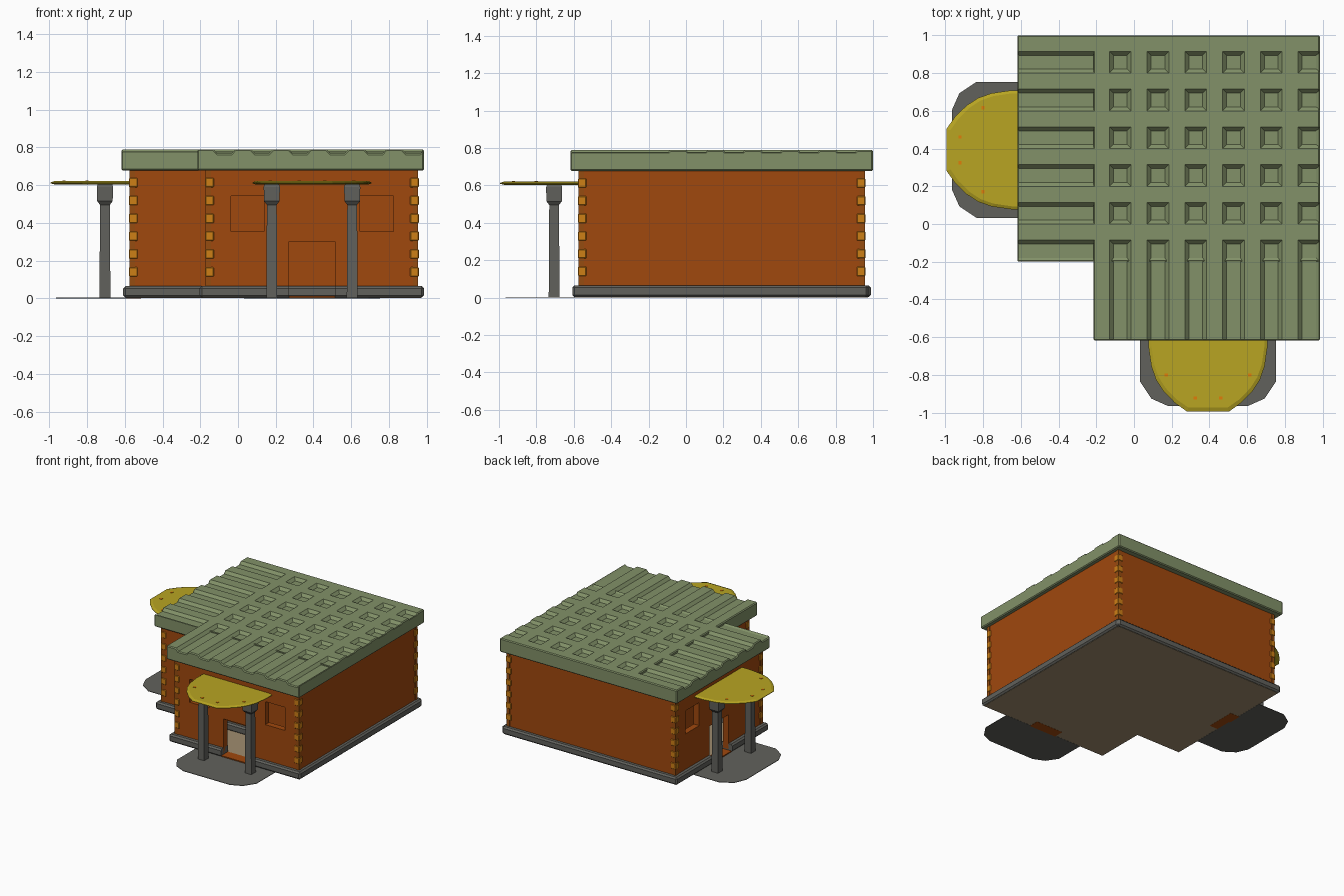
import bpy, bmesh, math
from mathutils import Matrix, Vector

if "Cube" in bpy.data.objects:
    bpy.data.objects.remove(bpy.data.objects["Cube"])


def material(name, r, g, b):
    lin = [((c / 255 + 0.055) / 1.055) ** 2.4 if c > 10 else c / 255 / 12.92 for c in (r, g, b)]
    m = bpy.data.materials.new(name)
    m.diffuse_color = (*lin, 1)
    m.use_nodes = True
    m.node_tree.nodes["Principled BSDF"].inputs["Base Color"].default_value = m.diffuse_color
    return m


GREEN = material("roof_green", 130, 145, 104)
ORANGE = material("wall_orange", 160, 72, 13)
GOLD = material("stone_gold", 206, 128, 22)
BROWN = material("corner_brown", 150, 76, 16)
GREY = material("stone_grey", 97, 97, 92)
YELLOW = material("canopy_yellow", 184, 165, 34)
BEIGE = material("floor_beige", 160, 140, 110)
LAMP = material("lamp_orange", 225, 125, 10)

parts = []


def finish(name, bm, mat, keep=True):
    bmesh.ops.recalc_face_normals(bm, faces=bm.faces)
    me = bpy.data.meshes.new(name)
    bm.to_mesh(me)
    bm.free()
    if mat:
        me.materials.append(mat)
    ob = bpy.data.objects.new(name, me)
    bpy.context.collection.objects.link(ob)
    if keep:
        parts.append(ob)
    return ob


def box(name, lo, hi, mat, keep=True):
    bm = bmesh.new()
    lo, hi = Vector(lo), Vector(hi)
    size = hi - lo
    mtx = Matrix.Translation((lo + hi) / 2) @ Matrix.Diagonal((*size, 1))
    bmesh.ops.create_cube(bm, size=1, matrix=mtx)
    return finish(name, bm, mat, keep)


def prism(name, points, vec, mat):
    bm = bmesh.new()
    f = bm.faces.new([bm.verts.new(p) for p in points])
    r = bmesh.ops.extrude_face_region(bm, geom=[f])
    bmesh.ops.translate(bm, vec=vec, verts=[v for v in r["geom"] if isinstance(v, bmesh.types.BMVert)])
    return finish(name, bm, mat)


def apply_mods(ob):
    bpy.context.view_layer.objects.active = ob
    for m in list(ob.modifiers):
        bpy.ops.object.modifier_apply(modifier=m.name)


def bevel(ob, w, angle=40):
    m = ob.modifiers.new("bevel", "BEVEL")
    m.width = w
    m.segments = 1
    m.limit_method = "ANGLE"
    m.angle_limit = math.radians(angle)
    apply_mods(ob)


def cut(ob, lo, hi):
    c = box("cutter", lo, hi, None, False)
    c.hide_render = True
    m = ob.modifiers.new("cut", "BOOLEAN")
    m.operation = "DIFFERENCE"
    m.solver = "EXACT"
    m.object = c
    apply_mods(ob)
    bpy.data.objects.remove(c)


CX = 0.392  # centre line of the wing

# Hollow walls with a door and two windows in the front
X0, X1, Y0, Y1 = -0.168, 0.952, -0.572, 0.942
walls = box("wing_walls", (X0, Y0, 0.02), (X1, Y1, 0.70), ORANGE)
cut(walls, (X0 + 0.05, Y0 + 0.05, -0.1), (X1 - 0.05, Y1 - 0.05, 0.69))
cut(walls, (0.27, Y0 - 0.1, -0.1), (0.515, Y0 + 0.1, 0.30))
for x in (-0.038, 0.647):
    cut(walls, (x, Y0 - 0.1, 0.355), (x + 0.177, Y0 + 0.1, 0.543))

# Plinth ring, open at the door
base = box("wing_base", (-0.203, -0.608, 0.003), (0.985, 0.975, 0.065), GREY)
bevel(base, 0.012)
cut(base, (X0 + 0.06, Y0 + 0.06, -0.1), (X1 - 0.06, Y1 - 0.06, 0.2))
cut(base, (0.27, -0.8, -0.1), (0.515, Y0 + 0.1, 0.2))

# Floor and door threshold
box("wing_floor", (-0.188, -0.515, 0.001), (0.97, 0.96, 0.008), BEIGE)
box("floor_left_edge", (-0.188, -0.593, 0.001), (0.27, -0.515, 0.008), BEIGE)
box("floor_right_edge", (0.515, -0.593, 0.001), (0.97, -0.515, 0.008), BEIGE)
box("door_threshold", (0.27, -0.60, 0.0), (0.515, -0.515, 0.012), ORANGE)

# Ribbed roof slab
HI, LO, BOT = 0.789, 0.767, 0.677
prof = [(-0.215, BOT), (-0.215, HI)]
for i in range(6):
    x = -0.13 + 0.2 * i
    prof += [(x, HI), (x + 0.021, LO), (x + 0.094, LO), (x + 0.115, HI if i < 5 else HI - 0.008)]
prof += [(0.985, BOT)]
prof = [p for i, p in enumerate(prof) if i == 0 or p != prof[i - 1]]
roof = prism("wing_roof", [(x, -0.618, z) for x, z in prof], (0, 1.603, 0), GREEN)
bevel(roof, 0.007, 55)

# Rounded canopy over the door
half = [(0.315, -0.56), (0.315, -0.65), (0.30, -0.75), (0.275, -0.82), (0.235, -0.88),
        (0.175, -0.94), (0.11, -0.985)]
outline = [(CX - a, b) for a, b in half] + [(CX + a, b) for a, b in reversed(half)]
bm = bmesh.new()
rings = []
for z, s in ((0.602, 0.94), (0.609, 1.0), (0.613, 1.0), (0.621, 0.95)):
    rings.append([bm.verts.new((CX + (x - CX) * s, -0.56 + (y + 0.56) * s * 1.022, z)) for x, y in outline])
n = len(outline)
for a, b in zip(rings, rings[1:]):
    for i in range(n):
        bm.faces.new((a[i], a[(i + 1) % n], b[(i + 1) % n], b[i]))
bm.faces.new(rings[0])
bm.faces.new(rings[-1])
finish("canopy", bm, YELLOW)
for i, (x, y) in enumerate(((0.222, -0.8), (0.068, -0.922))):
    for s in (-1, 1):
        box("canopy_lamp", (CX + s * x - 0.009, y - 0.009, 0.618), (CX + s * x + 0.009, y + 0.009, 0.624), LAMP)

# Paving in front of the door
half = [(0.36, -0.59), (0.36, -0.835), (0.30, -0.925), (0.21, -0.965)]
pad = [(CX - a, b, 0.0) for a, b in half] + [(CX + a, b, 0.0) for a, b in reversed(half)]
prism("paving", pad, (0, 0, 0.004), GREY)

# Canopy pillars with wider capitals
for s in (-1, 1):
    bm = bmesh.new()
    rings = []
    for z, r in ((0, 0.029), (0.495, 0.026), (0.515, 0.041), (0.59, 0.043), (0.608, 0.037)):
        rings.append([bm.verts.new((CX + s * 0.213 + r * a, -0.705 + r * b, z))
                      for a, b in ((-1, -1), (1, -1), (1, 1), (-1, 1))])
    for a, b in zip(rings, rings[1:]):
        for i in range(4):
            bm.faces.new((a[i], a[(i + 1) % 4], b[(i + 1) % 4], b[i]))
    bm.faces.new(rings[0])
    bm.faces.new(rings[-1])
    finish("canopy_pillar", bm, GREY)


# Corner strips with stacked stones
def corner(x, y, sx, sy):
    def block(name, w, out, z0, z1, mat):
        xs = sorted((x + sx * out, x - sx * w))
        ys = sorted((y + sy * out, y - sy * w))
        return box(name, (xs[0], ys[0], z0), (xs[1], ys[1], z1), mat)
    block("corner_strip", 0.026, 0.003, 0.06, 0.685, BROWN)
    for i in range(6):
        z = 0.14 + 0.0945 * i
        bevel(block("corner_stone", 0.040, 0.006, z - 0.025, z + 0.025, GOLD), 0.004)


corner(X0, Y0, -1, -1)
corner(X1, Y0, 1, -1)

# Second wing: the same wing turned a quarter
turn = Matrix.Translation((0, 0.785, 0)) @ Matrix.Rotation(-math.pi / 2, 4, "Z")
for ob in list(parts):
    me = ob.data.copy()
    me.transform(turn)
    me.name = "left_" + ob.name
    dup = bpy.data.objects.new("left_" + ob.name, me)
    bpy.context.collection.objects.link(dup)

# Shared back right corner
corner(X1, 0.953, 1, 1)
